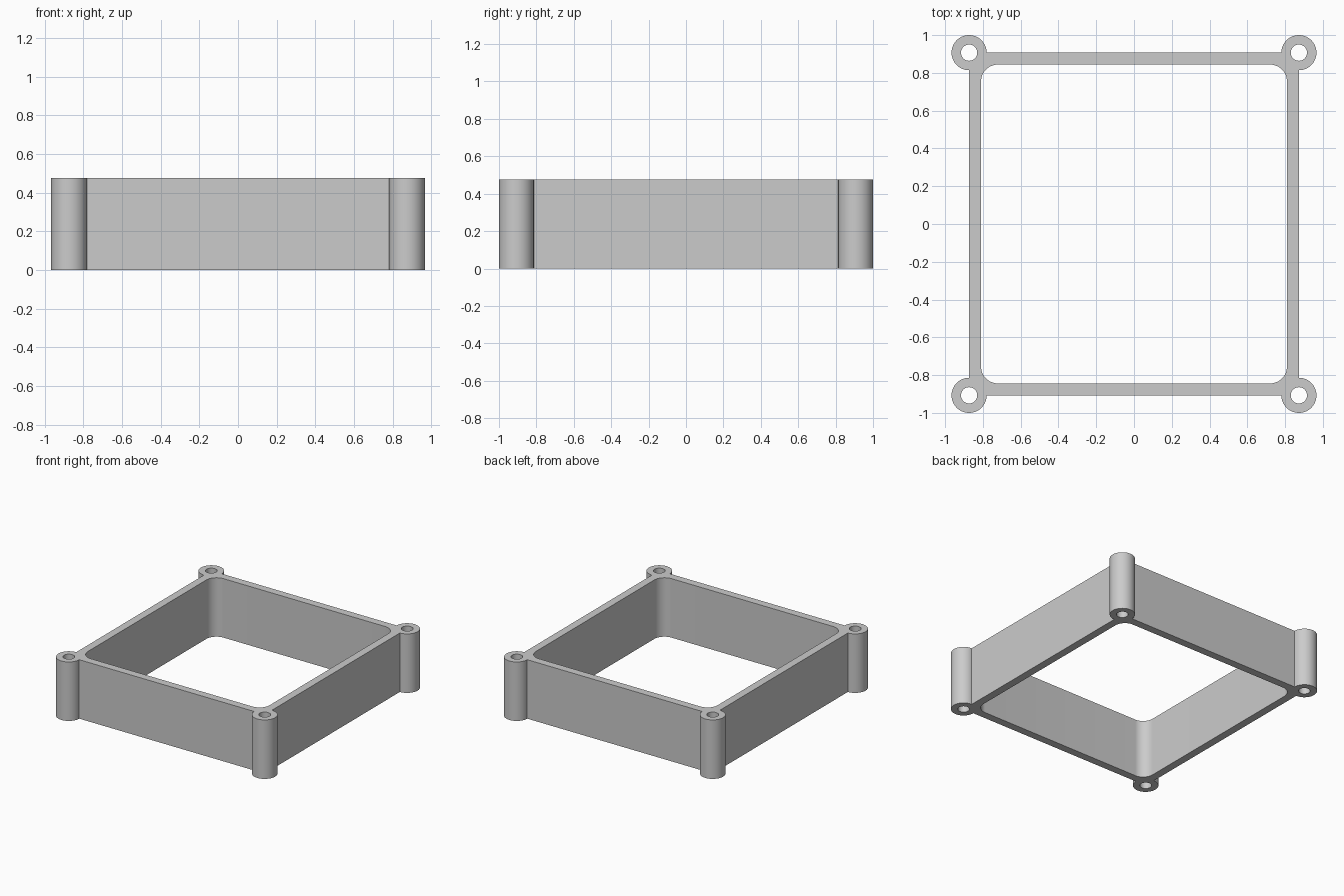
import bpy
import bmesh
from math import cos, sin, pi, radians

if "Cube" in bpy.data.objects:
    bpy.data.objects.remove(bpy.data.objects["Cube"])

HEIGHT = 0.475
POST_X, POST_Y = 0.873, 0.907      # post centres, on the outer wall corners
POST_R, HOLE_R = 0.093, 0.043
WALL = 0.063
FILLET = 0.09
CORNERS = [(1, 1), (-1, 1), (-1, -1), (1, -1)]

# Plain grey plastic
grey = bpy.data.materials.new("grey_plastic")
grey.use_nodes = True
colour = (0.6, 0.6, 0.6, 1)
grey.diffuse_color = colour
grey.node_tree.nodes["Principled BSDF"].inputs["Base Color"].default_value = colour


def arc(cx, cy, r, start, sweep, steps):
    """Points along an arc, angles in degrees."""
    angles = [radians(start + sweep * i / steps) for i in range(steps + 1)]
    return [(cx + r * cos(a), cy + r * sin(a)) for a in angles]


# Outline with a three-quarter round post at each corner, and the inner opening
outline, opening, loops = [], [], []
for i, (sx, sy) in enumerate(CORNERS):
    px, py = sx * POST_X, sy * POST_Y
    outline += arc(px, py, POST_R, 90 * i - 90, 270, 48)
    inset = WALL + FILLET
    opening += arc(px - sx * inset, py - sy * inset, FILLET, 90 * i, 90, 16)
    # Screw hole through the post
    loops.append(arc(px, py, HOLE_R, 0, 360, 40)[:-1])
loops += [outline, opening]

# Fill the flat profile, then raise it to full height
bm = bmesh.new()
for points in loops:
    verts = [bm.verts.new((x, y, 0)) for x, y in points]
    for a, b in zip(verts, verts[1:] + verts[:1]):
        bm.edges.new((a, b))
bmesh.ops.triangle_fill(bm, edges=bm.edges[:], use_beauty=True, normal=(0, 0, 1))
raised = bmesh.ops.extrude_face_region(bm, geom=bm.faces[:], use_keep_orig=True)
top = [v for v in raised["geom"] if isinstance(v, bmesh.types.BMVert)]
bmesh.ops.translate(bm, verts=top, vec=(0, 0, HEIGHT))
bmesh.ops.recalc_face_normals(bm, faces=bm.faces[:])

mesh = bpy.data.meshes.new("frame_with_corner_posts")
bm.to_mesh(mesh)
bm.free()
mesh.materials.append(grey)
frame = bpy.data.objects.new("frame_with_corner_posts", mesh)
bpy.context.collection.objects.link(frame)

# Smooth the round walls, keep the rims sharp
bpy.ops.object.select_all(action="DESELECT")
frame.select_set(True)
bpy.context.view_layer.objects.active = frame
bpy.ops.object.shade_smooth_by_angle(angle=radians(30))
